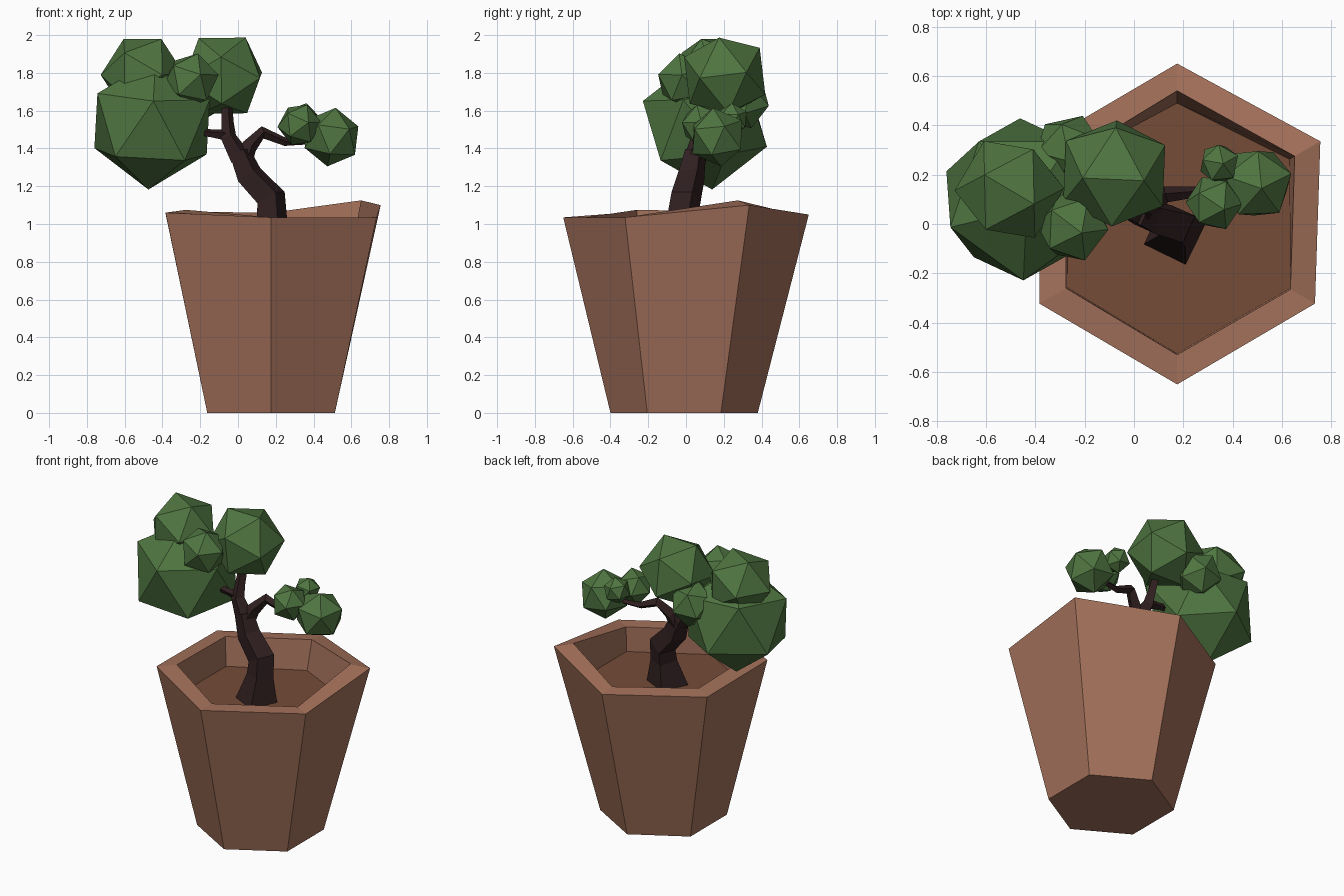
import bpy, bmesh, math
from mathutils import Vector, Matrix, Euler

if "Cube" in bpy.data.objects:
    bpy.data.objects.remove(bpy.data.objects["Cube"])


def material(name, rgb):
    m = bpy.data.materials.new(name)
    m.diffuse_color = (*rgb, 1)
    m.use_nodes = True
    m.node_tree.nodes["Principled BSDF"].inputs["Base Color"].default_value = m.diffuse_color
    return m


CLAY = material("clay", (0.37, 0.165, 0.104))
SOIL = material("soil", (0.178, 0.072, 0.038))
BARK = material("bark", (0.030, 0.014, 0.015))
LEAF = material("leaf_green", (0.078, 0.178, 0.052))


def finish(bm, name, *mats):
    bmesh.ops.recalc_face_normals(bm, faces=bm.faces)
    me = bpy.data.meshes.new(name)
    bm.to_mesh(me)
    bm.free()
    for m in mats:
        me.materials.append(m)
    ob = bpy.data.objects.new(name, me)
    bpy.context.collection.objects.link(ob)
    return ob


def bridge(bm, a, b):
    n = len(a)
    for i in range(n):
        bm.faces.new((a[i], a[(i + 1) % n], b[(i + 1) % n], b[i]))


# Pot: hexagonal rings with a slightly uneven rim; corners run from the back, anticlockwise
PX = 0.175


def hexagon(bm, radii, heights, cy=0.0):
    ring = []
    for i in range(6):
        a = math.radians(90 + 60 * i)
        ring.append(bm.verts.new((PX + radii[i] * math.cos(a), cy + radii[i] * math.sin(a), heights[i])))
    return ring


SOIL_Z = 0.87
bm = bmesh.new()
base = hexagon(bm, [0.39] * 6, [0] * 6, -0.01)
outer = hexagon(bm, [0.65, 0.645, 0.645, 0.65, 0.645, 0.67], [1.05, 1.055, 1.06, 1.035, 1.035, 1.10])
inner = hexagon(bm, [0.54, 0.525, 0.52, 0.53, 0.53, 0.55], [1.06, 1.065, 1.075, 1.035, 1.035, 1.125])
floor = hexagon(bm, [0.49, 0.51, 0.515, 0.525, 0.525, 0.525], [SOIL_Z] * 6)
bridge(bm, base, outer)
bridge(bm, outer, inner)
bridge(bm, inner, floor)
bm.faces.new(base)
soil_face = bm.faces.new(floor)
soil_face.material_index = 1
finish(bm, "pot", CLAY, SOIL)


# Wood: tapered four-sided tubes along a path of (x, y, z, radius)
def limb(name, path, phase=19):
    bm = bmesh.new()
    pts = [Vector(p[:3]) for p in path]
    side = Vector((math.cos(math.radians(phase)), math.sin(math.radians(phase)), 0))
    prev, last_t = None, Vector((0, 0, 1))
    for i, p in enumerate(pts):
        t = (pts[min(i + 1, len(pts) - 1)] - pts[max(i - 1, 0)]).normalized()
        if i == 0 and name == "trunk":
            t = Vector((0, 0, 1))
        side = last_t.rotation_difference(t) @ side
        last_t = t
        other = t.cross(side)
        ring = [bm.verts.new(p + path[i][3] * (side * math.cos(k * math.pi / 2) + other * math.sin(k * math.pi / 2)))
                for k in range(4)]
        if prev:
            bridge(bm, prev, ring)
        else:
            bm.faces.new(ring)
        prev = ring
    bm.faces.new(prev)
    return finish(bm, name, BARK)


limb("trunk", [(0.165, -0.04, 0.86, 0.135), (0.18, -0.02, 1.03, 0.085), (0.175, 0.0, 1.14, 0.085),
               (0.06, 0.03, 1.26, 0.075), (0.01, 0.05, 1.38, 0.06)])
limb("left_branch", [(0.015, 0.05, 1.35, 0.06), (-0.05, 0.07, 1.46, 0.043),
                     (-0.055, 0.10, 1.54, 0.033), (-0.06, 0.15, 1.66, 0.028)])
limb("side_twig", [(-0.06, 0.08, 1.47, 0.03), (-0.14, 0.08, 1.48, 0.022), (-0.28, 0.08, 1.50, 0.02)])
limb("right_branch", [(0.03, 0.05, 1.33, 0.05), (0.06, 0.08, 1.41, 0.042), (0.13, 0.12, 1.485, 0.033),
                      (0.25, 0.13, 1.435, 0.022), (0.38, 0.15, 1.44, 0.018)])

# Foliage: twenty-sided clumps, (name, centre, radius, rotation in degrees)
CLUMPS = [
    ("large_left", (-0.455, 0.10, 1.53), 0.35, (5, 5, -18)),
    ("top_left", (-0.505, 0.14, 1.79), 0.222, (20, 25, 10)),
    ("top_right", (-0.08, 0.205, 1.785), 0.237, (25, 20, 40)),
    ("front_small", (-0.25, -0.01, 1.76), 0.15, (10, 15, 0)),
    ("back_small", (-0.26, 0.30, 1.65), 0.15, (15, -10, 30)),
    ("right_large", (0.495, 0.165, 1.46), 0.158, (10, 5, 20)),
    ("right_front", (0.325, 0.085, 1.525), 0.117, (15, 20, 5)),
    ("right_back", (0.345, 0.245, 1.555), 0.086, (5, 10, 25)),
]
for name, centre, radius, rot in CLUMPS:
    bm = bmesh.new()
    turn = Euler([math.radians(r) for r in rot]).to_matrix().to_4x4()
    bmesh.ops.create_icosphere(bm, subdivisions=1, radius=radius,
                               matrix=Matrix.Translation(centre) @ turn)
    finish(bm, "foliage_" + name, LEAF)
